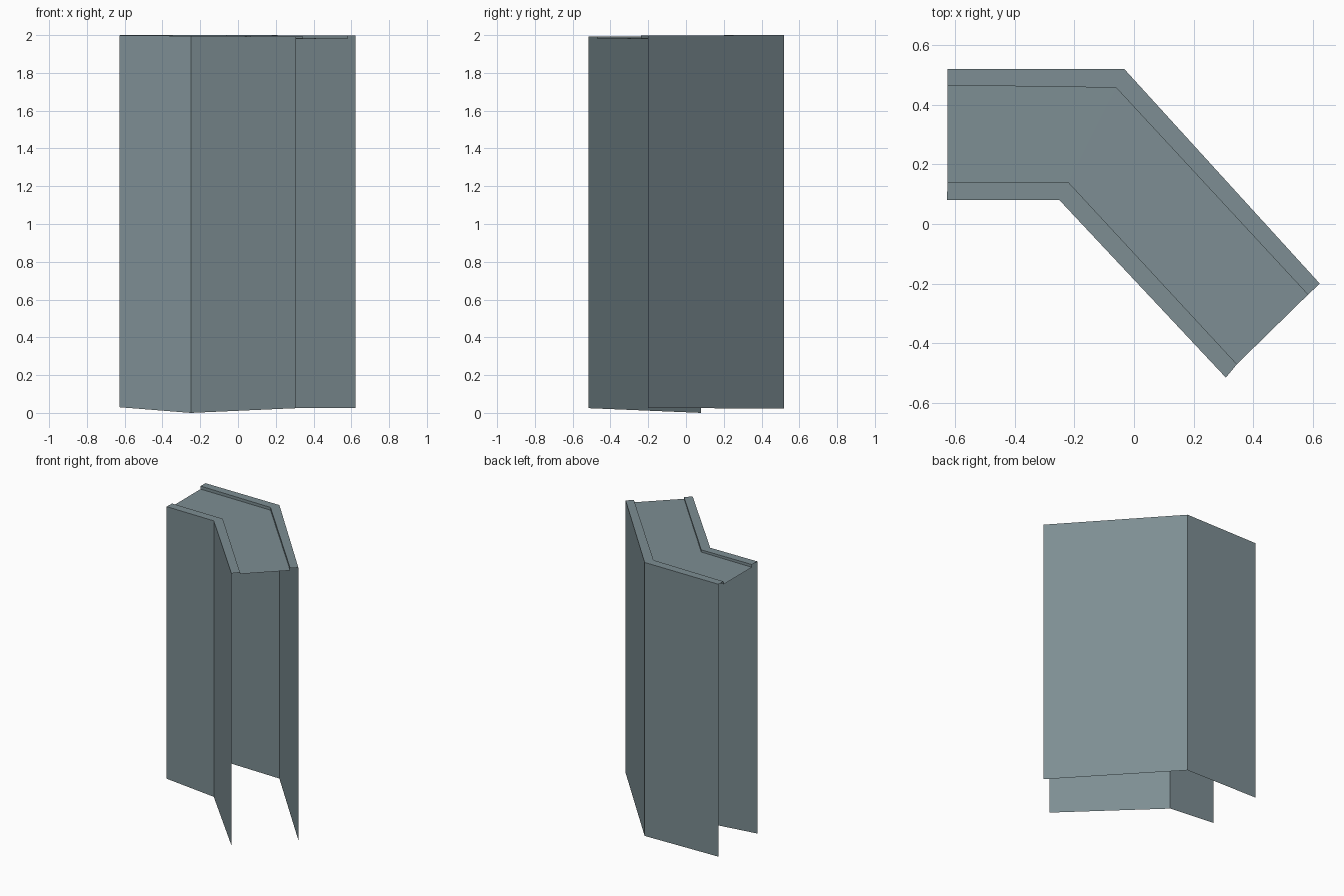
import bpy
import bmesh

cube = bpy.data.objects.get("Cube")
if cube:
    bpy.data.objects.remove(cube, do_unlink=True)

# Single slate colour
slate = bpy.data.materials.new("slate_grey")
slate.use_nodes = True
colour = (0.205, 0.270, 0.292, 1)
slate.diffuse_color = colour
slate.node_tree.nodes["Principled BSDF"].inputs["Base Color"].default_value = colour

# Plan outlines: left end, bend, right end
FRONT_OUTER = [(-0.627, 0.08), (-0.25, 0.08), (0.308, -0.515)]
FRONT_INNER = [(-0.625, 0.14), (-0.22, 0.14), (0.345, -0.47)]
BACK_INNER = [(-0.625, 0.465), (-0.06, 0.457), (0.583, -0.237)]
BACK_OUTER = [(-0.625, 0.52), (-0.033, 0.52), (0.623, -0.20)]

# Heights at the same three stations
FRONT_BASE = [0.03, 0.0, 0.025]
BACK_BASE = [0.03, 0.022, 0.027]
FRONT_TOP = [1.998, 1.996, 1.992]
BACK_TOP = [2.0, 2.0, 1.998]
DECK = [1.978, 1.98, 1.981]


def raise_line(plan, heights):
    return [(x, y, z) for (x, y), z in zip(plan, heights)]


def sheet(name, *lines):
    """Open surface joining consecutive bent lines."""
    bm = bmesh.new()
    rows = [[bm.verts.new(p) for p in line] for line in lines]
    for a, b in zip(rows, rows[1:]):
        for i in range(len(a) - 1):
            bm.faces.new((a[i], a[i + 1], b[i + 1], b[i]))
    mesh = bpy.data.meshes.new(name)
    bm.to_mesh(mesh)
    bm.free()
    mesh.materials.append(slate)
    obj = bpy.data.objects.new(name, mesh)
    bpy.context.collection.objects.link(obj)
    return obj


# Thin outer walls, open at both ends and underneath
sheet("front_wall", raise_line(FRONT_OUTER, FRONT_BASE),
      raise_line(FRONT_OUTER, FRONT_TOP))
sheet("back_wall", raise_line(BACK_OUTER, BACK_TOP),
      raise_line(BACK_OUTER, BACK_BASE))

# Raised rims, each with a small step down to the deck
sheet("front_rim", raise_line(FRONT_OUTER, FRONT_TOP),
      raise_line(FRONT_INNER, FRONT_TOP), raise_line(FRONT_INNER, DECK))
sheet("back_rim", raise_line(BACK_INNER, DECK),
      raise_line(BACK_INNER, BACK_TOP), raise_line(BACK_OUTER, BACK_TOP))

# Recessed top deck
sheet("top_deck", raise_line(FRONT_INNER, DECK), raise_line(BACK_INNER, DECK))
